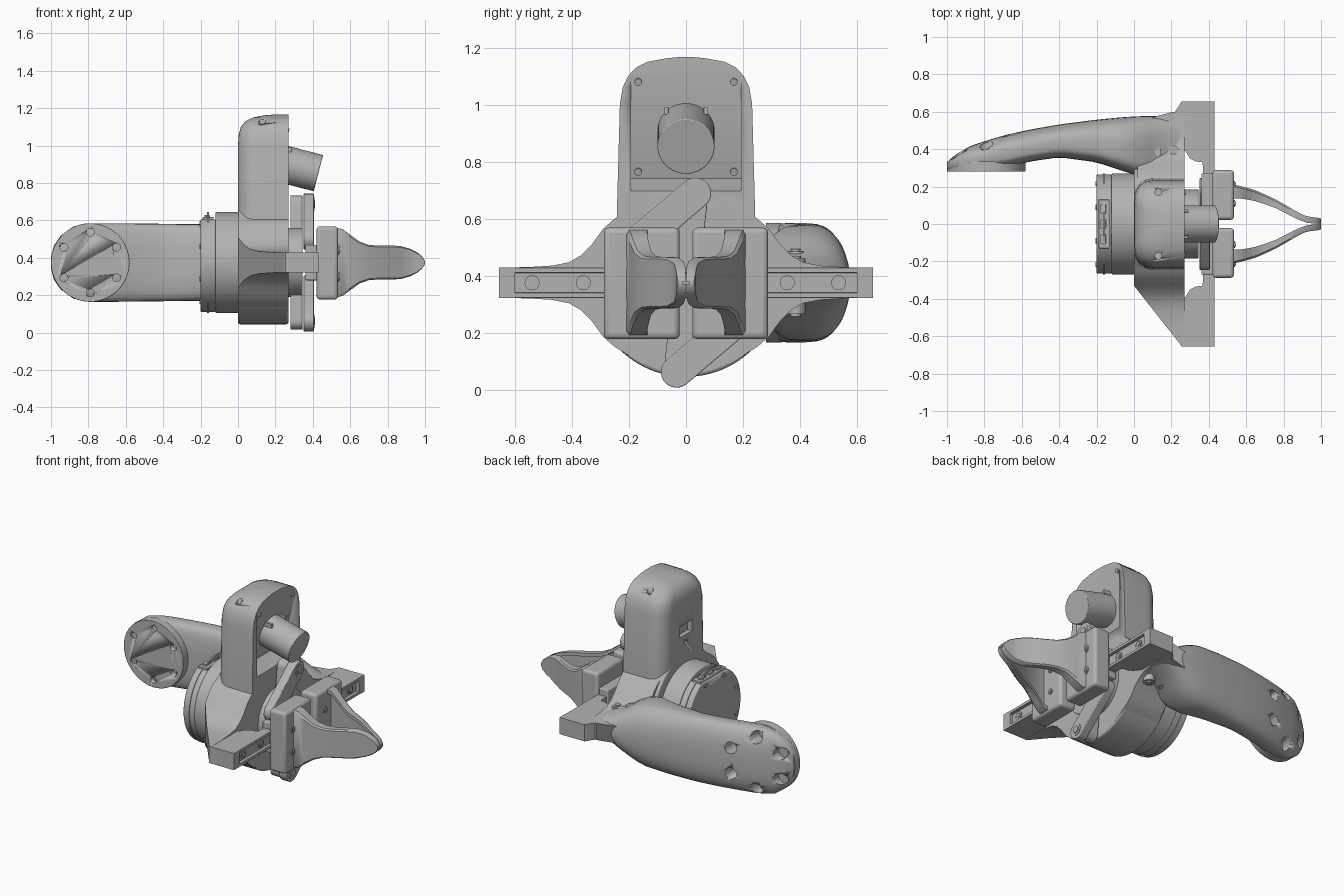
import bpy, bmesh, math
from mathutils import Vector, Matrix

if "Cube" in bpy.data.objects:
    bpy.data.objects.remove(bpy.data.objects["Cube"])

ZC = 0.375  # height of the main axis
grey = bpy.data.materials.new("grey plastic")
grey.use_nodes = True
grey.diffuse_color = (0.45, 0.45, 0.45, 1)
grey.node_tree.nodes["Principled BSDF"].inputs["Base Color"].default_value = (0.45, 0.45, 0.45, 1)


def finish(name, bm, bevel=0.0, smooth=True):
    bmesh.ops.recalc_face_normals(bm, faces=bm.faces)
    me = bpy.data.meshes.new(name)
    bm.to_mesh(me)
    bm.free()
    me.materials.append(grey)
    ob = bpy.data.objects.new(name, me)
    bpy.context.collection.objects.link(ob)
    if bevel:
        m = ob.modifiers.new("bevel", "BEVEL")
        m.width, m.segments, m.limit_method = bevel, 3, "ANGLE"
        m.angle_limit = math.radians(40)
    if smooth:
        bpy.ops.object.select_all(action="DESELECT")
        ob.select_set(True)
        bpy.context.view_layer.objects.active = ob
        bpy.ops.object.shade_smooth_by_angle(angle=math.radians(35))
    return ob


def add_cyl(bm, a, b, r, r2=None, seg=40):
    a, b = Vector(a), Vector(b)
    d = b - a
    mat = Matrix.Translation((a + b) / 2) @ d.to_track_quat("Z", "Y").to_matrix().to_4x4()
    bmesh.ops.create_cone(bm, cap_ends=True, segments=seg, radius1=r,
                          radius2=r if r2 is None else r2, depth=d.length, matrix=mat)


def cyl(name, a, b, r, bevel=0.0, seg=64):
    bm = bmesh.new()
    add_cyl(bm, a, b, r, seg=seg)
    return finish(name, bm, bevel)


def box(name, x, y, z, bevel=0.0):
    bm = bmesh.new()
    mid = Vector((sum(x) / 2, sum(y) / 2, sum(z) / 2))
    size = (x[1] - x[0], abs(y[1] - y[0]), z[1] - z[0], 1)
    bmesh.ops.create_cube(bm, size=1, matrix=Matrix.Translation(mid) @ Matrix.Diagonal(size))
    return finish(name, bm, bevel)


def loft(name, rings, bevel=0.0):
    bm = bmesh.new()
    loops = [[bm.verts.new(p) for p in ring] for ring in rings]
    n = len(loops[0])
    for a, b in zip(loops, loops[1:]):
        for i in range(n):
            bm.faces.new((a[i], a[(i + 1) % n], b[(i + 1) % n], b[i]))
    bm.faces.new(loops[0])
    bm.faces.new(loops[-1])
    return finish(name, bm, bevel)


def cut(target, cutter):
    m = target.modifiers.new("cut", "BOOLEAN")
    m.operation, m.object = "DIFFERENCE", cutter
    cutter.hide_render = True
    cutter.hide_viewport = True


def curve(table, x, k):
    # smooth interpolation of column k of a station table
    for a, b in zip(table, table[1:]):
        if x <= b[0]:
            t = (x - a[0]) / (b[0] - a[0])
            return a[k] + (b[k] - a[k]) * t
    return table[-1][k]


def screw(bm, x, y, z, r=0.024):
    # socket screw: washer ring with a raised head facing +x
    add_cyl(bm, (x - 0.02, y, z), (x + 0.004, y, z), r, seg=24)
    add_cyl(bm, (x - 0.02, y, z), (x + 0.009, y, z), r * 0.6, seg=24)


# --- main body and motor ---
cyl("body_drum", (0, 0, ZC), (0.27, 0, ZC), 0.33, 0.012, 96)
cyl("motor_case", (-0.12, 0, ZC), (0.02, 0, ZC), 0.27, 0.006, 96)
cap = cyl("motor_cap", (-0.2, 0, ZC), (-0.12, 0, ZC), 0.265, 0.006, 96)
cut(cap, box("cap_cutter", (-0.3, -0.119), (-0.4, 0.4), (0.605, 0.9)))
cyl("motor_seam", (-0.165, 0, ZC), (-0.155, 0, ZC), 0.27)
box("motor_connector", (-0.19, -0.13), (-0.13, 0.13), (0.59, 0.618), 0.004)
for y in (-0.08, 0, 0.08):
    box("connector_socket", (-0.18, -0.15), (y - 0.025, y + 0.025), (0.6, 0.628), 0.003)
bm = bmesh.new()
for k in range(8):
    a = math.radians(22.5 + 45 * k)
    y, z = 0.235 * math.cos(a), ZC + 0.225 * math.sin(a)
    add_cyl(bm, (-0.206, y, z), (-0.19, y, z), 0.014, seg=16)
finish("motor_screws", bm)

# --- camera housing with tilted recess ---
rings = []
for z, w, xb in ((0.37, 0.25, 0), (0.6, 0.243, 0), (1.0, 0.232, 0), (1.06, 0.222, 0.004),
                 (1.1, 0.203, 0.015), (1.13, 0.175, 0.04), (1.15, 0.135, 0.08),
                 (1.162, 0.07, 0.14), (1.166, 0.03, 0.19)):
    r = min(0.1, w * 0.6, (0.27 - xb) * 0.8)
    half = [(0.27, w)]
    for i in range(9):
        a = math.pi / 2 * i / 8
        half.append((xb + r - r * math.sin(a), w - r + r * math.cos(a)))
    rings.append([(x, y, z) for x, y in half] + [(x, -y, z) for x, y in reversed(half)])
housing = loft("camera_housing", rings)
prof = ((0.3, 1.108), (0.272, 1.108), (0.18, 0.74), (0.272, 0.695), (0.3, 0.695))
cut(housing, loft("recess_cutter", [[(x, y, z) for x, z in prof] for y in (-0.193, 0.193)]))
cut(housing, box("slot_cutter", (-0.1, 0.03), (-0.06, 0.06), (0.82, 0.89)))
bm = bmesh.new()
for y in (-0.17, 0.17):
    add_cyl(bm, (0.13, y, 1.08), (0.13, y, 1.25), 0.018, seg=20)
add_cyl(bm, (-0.1, 0, 0.77), (0.03, 0, 0.77), 0.012, seg=20)
cut(housing, finish("housing_hole_cutter", bm))

# --- camera barrel and plate screws ---
axis = Vector((0.97, 0, -0.25)).normalized()
tip = Vector((0.43, 0, 0.853))
cyl("camera_barrel", tip - axis * 0.27, tip, 0.1, 0.004)
bm = bmesh.new()
for y in (-0.168, 0.168):
    for z in (0.765, 1.08):
        p = Vector((0.272 - (1.108 - z) * 0.25, y, z))
        add_cyl(bm, p - axis * 0.01, p + axis * 0.008, 0.013, seg=20)
finish("camera_plate_screws", bm)
for s in (-1, 1):
    box("barrel_lug", (0.2, 0.29), (s * 0.062, s * 0.078), (0.965, 0.99), 0.002)

# --- curved mounting arm: x, outer y, inner y, half height ---
arm_table = ((-1.0, 0.325, 0.29, 0.03), (-0.985, 0.345, 0.29, 0.09), (-0.95, 0.373, 0.29, 0.142),
             (-0.88, 0.415, 0.29, 0.193), (-0.795, 0.444, 0.29, 0.21), (-0.68, 0.478, 0.305, 0.21),
             (-0.55, 0.506, 0.335, 0.209), (-0.4, 0.532, 0.357, 0.207), (-0.2, 0.558, 0.33, 0.205),
             (-0.05, 0.572, 0.28, 0.2), (0.05, 0.577, 0.25, 0.16), (0.14, 0.577, 0.25, 0.1),
             (0.265, 0.575, 0.25, 0.056))
xs = [r[0] for r in arm_table[:4]] + [-0.82 + 0.05 * i for i in range(22)] + [0.265]
rings = []
for x in xs:
    o, n, h = (curve(arm_table, x, k) for k in (1, 2, 3))
    ring = []
    for i in range(40):
        a = 2 * math.pi * i / 40
        c, s = math.cos(a), math.sin(a)
        e = 0.85 if c > 0 else 0.4
        ring.append((x, (o + n) / 2 + (o - n) / 2 * math.copysign(abs(c) ** e, c),
                     ZC + h * math.copysign(abs(s) ** 0.8, s)))
    rings.append(ring)
arm = loft("mounting_arm", rings)
flange = cyl("mounting_flange", (-0.79, 0.28, ZC), (-0.79, 0.335, ZC), 0.21, 0.003, 96)
bm, bm2 = bmesh.new(), bmesh.new()
for k in range(6):
    a = math.radians(30 + 60 * k)
    x, z = -0.79 + 0.162 * math.cos(a), ZC + 0.162 * math.sin(a)
    add_cyl(bm, (x, 0.2, z), (x, 0.32, z), 0.021, seg=24)
    add_cyl(bm2, (x, 0.345, z), (x, 0.7, z), 0.036, seg=24)
cut(flange, finish("flange_hole_cutter", bm))
cut(arm, finish("arm_hole_cutter", bm2))

# --- side brackets that carry the rail ---
bracket = ((0.15, 0.285), (0.25, 0.225), (0.29, 0.19), (0.33, 0.135), (0.37, 0.095),
           (0.41, 0.072), (0.47, 0.06), (0.55, 0.055), (0.65, 0.053))
for side, s in (("left", 1), ("right", -1)):
    outline = [(y, ZC + h) for y, h in bracket] + [(y, ZC - h) for y, h in reversed(bracket)]
    if s < 0:
        front = [(0.27, s * y, z) for y, z in outline]
        rear = [(max(0.0, (y - 0.33) * 0.79), s * y, z) for y, z in outline]
    else:
        front = [(0.27, min(y, 0.6), z) for y, z in outline]
        rear = [(0.02 if y < 0.57 else 0.21, min(y, 0.6), z) for y, z in outline]
    loft(side + "_bracket", [rear, front])
    # rail end block with a curved inner corner
    block = ((0.2, 0.57), (0.255, 0.655), (0.43, 0.655), (0.43, 0.6), (0.4, 0.6), (0.4, 0.3),
             (0.37, 0.3), (0.365, 0.33), (0.33, 0.335), (0.3, 0.35), (0.275, 0.39), (0.2, 0.4))
    loft(side + "_rail_block", [[(x, s * y, z) for x, y in block] for z in (0.322, 0.428)])

# --- slide rail ---
box("rail_bar", (0.37, 0.41), (-0.64, 0.64), (0.322, 0.428))
for z in (0.322, 0.41):
    box("rail_lip", (0.4, 0.43), (-0.62, 0.62), (z, z + 0.018), 0.002)
bm = bmesh.new()
for y in (-0.54, -0.36, 0.355, 0.535):
    screw(bm, 0.412, y, ZC, 0.026)
finish("rail_screws", bm)

# --- drive hub, crank and links ---
cyl("drive_hub", (0.26, 0, ZC), (0.345, 0, ZC), 0.185, 0.006)


def link(name, p, q, r, x0, x1):
    (py, pz), (qy, qz) = p, q
    ang = math.atan2(qz - pz, qy - py)
    pts = []
    for (cy, cz), base in ((p, ang + math.pi / 2), (q, ang - math.pi / 2)):
        for i in range(17):
            a = base + math.pi * i / 16
            pts.append((cy + r * math.cos(a), cz + r * math.sin(a)))
    loft(name, [[(x, y, z) for y, z in pts] for x in (x0, x1)], 0.004)


top, low = (0.033, 0.688), (-0.033, 0.062)
link("crank", top, low, 0.045, 0.28, 0.345)
link("upper_link", top, (-0.19, 0.5), 0.055, 0.35, 0.405)
link("lower_link", low, (0.19, 0.25), 0.055, 0.35, 0.405)
bm = bmesh.new()
for y, z in (top, low):
    screw(bm, 0.404, y, z, 0.036)
finish("pivot_screws", bm)

# --- jaws: carriage, plate and channel-shaped finger on each side ---
# x, outer y, inner y, half height
finger = ((0.53, 0.21, 0.135, 0.185), (0.56, 0.205, 0.137, 0.178), (0.6, 0.195, 0.132, 0.148),
          (0.65, 0.18, 0.122, 0.112), (0.7, 0.158, 0.106, 0.094), (0.76, 0.13, 0.084, 0.09),
          (0.82, 0.096, 0.053, 0.091), (0.87, 0.066, 0.027, 0.088), (0.92, 0.042, 0.008, 0.074),
          (0.96, 0.036, 0.002, 0.053), (0.985, 0.033, 0.001, 0.032), (1.0, 0.028, 0.001, 0.008))
for side, s in (("left", 1), ("right", -1)):
    box(side + "_carriage", (0.36, 0.43), (s * 0.05, s * 0.27), (0.28, 0.47), 0.006)
    plate = ((0.39, 0.03), (0.39, 0.29), (0.535, 0.29), (0.535, 0.022), (0.42, 0.022))
    box(side + "_jaw_plate", (0.42, 0.535), (s * 0.022, s * 0.288), (0.177, 0.568), 0.018)
    rings = []
    for x, o, n, h in finger:
        t = (o - n) * 0.55
        f = h - min(0.022, h * 0.4)
        sec = ((n, h), (o - 0.01, h), (o, h - h * 0.08), (o, -h + h * 0.08), (o - 0.01, -h), (n, -h),
               (n, -f), (o - t, -f * 0.95), (o - t, f * 0.95), (n, f))
        rings.append([(x, s * y, ZC + z) for y, z in sec])
    loft(side + "_finger", rings)
    bm = bmesh.new()
    for z in (0.3, 0.443):
        screw(bm, 0.536, s * 0.24 - s * 0.035, z, 0.026)
        screw(bm, 0.536, s * 0.11, z, 0.018)
    finish(side + "_jaw_screws", bm)

# --- vertical bracket screws on the arm root ---
bm = bmesh.new()
for x, z in ((0.11, 0.475), (0.21, 0.45)):
    add_cyl(bm, (x, 0.385, ZC - 0.11), (x, 0.385, z + 0.01), 0.034, seg=28)
    add_cyl(bm, (x, 0.385, ZC - 0.118), (x, 0.385, z + 0.018), 0.018, seg=28)
finish("bracket_screws", bm)
